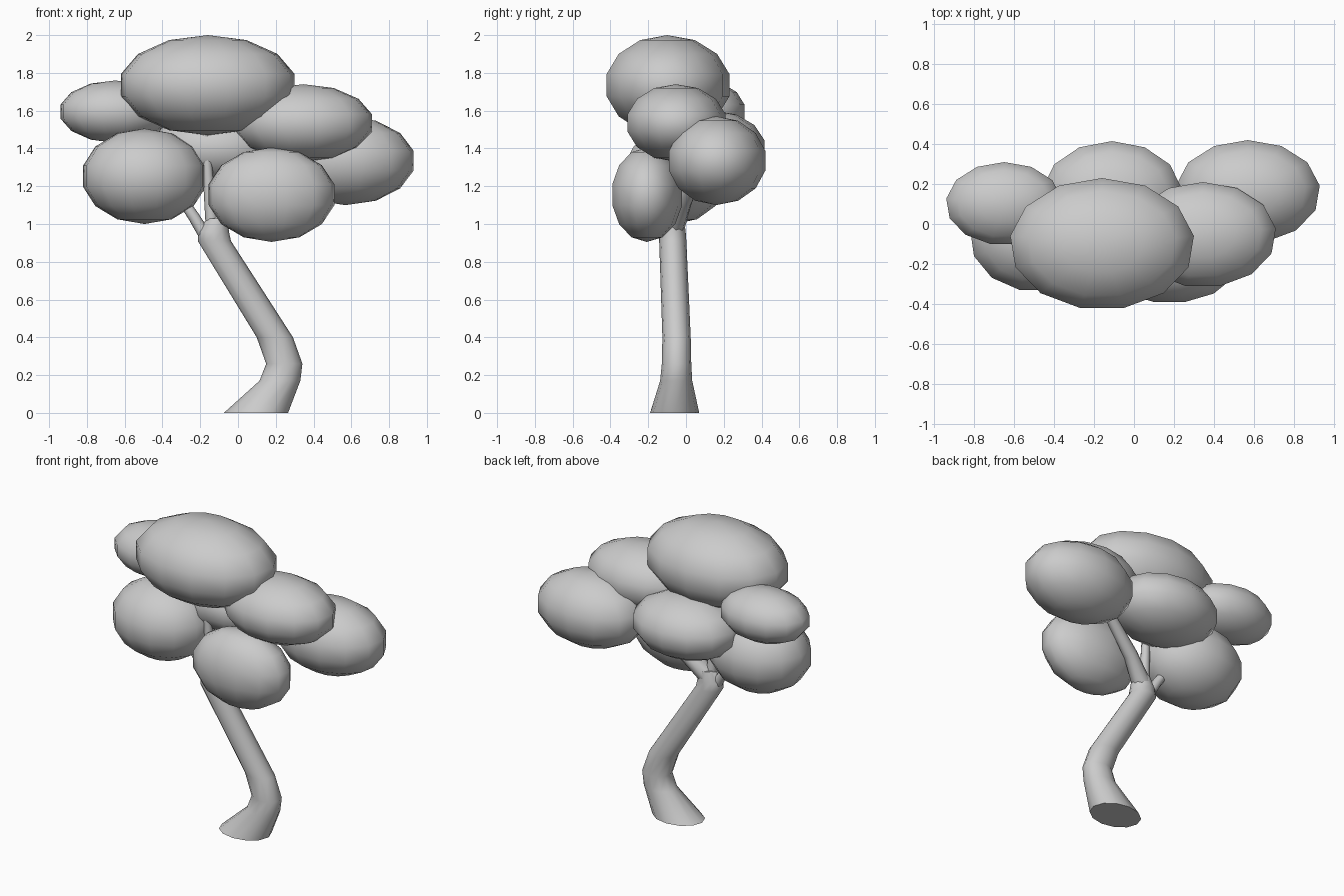
import bpy, bmesh, math
from mathutils import Vector, Matrix

if "Cube" in bpy.data.objects:
    bpy.data.objects.remove(bpy.data.objects["Cube"])

SEG, RINGS = 13, 7


def finish(name, bm, angle=60):
    bmesh.ops.recalc_face_normals(bm, faces=bm.faces)
    me = bpy.data.meshes.new(name)
    bm.to_mesh(me)
    bm.free()
    ob = bpy.data.objects.new(name, me)
    bpy.context.collection.objects.link(ob)
    bpy.ops.object.select_all(action='DESELECT')
    ob.select_set(True)
    bpy.context.view_layer.objects.active = ob
    bpy.ops.object.shade_smooth_by_angle(angle=math.radians(angle))
    return ob


def foliage(name, xr, yr, zr):
    """Low-poly squashed sphere filling the given extents."""
    ring = math.sin(math.pi * 3 / RINGS)          # widest ring
    rx = (xr[1] - xr[0]) / 2 / (ring * 0.993)
    ry = (yr[1] - yr[0]) / (ring * (1 + math.cos(math.pi / SEG)))
    rz = (zr[1] - zr[0]) / 2
    c = Vector(((xr[0] + xr[1]) / 2, yr[1] - ring * ry, (zr[0] + zr[1]) / 2))
    bm = bmesh.new()
    bmesh.ops.create_uvsphere(bm, u_segments=SEG, v_segments=RINGS, radius=1)
    # turn so that a vertex column points to +y
    far = max((v for v in bm.verts if abs(v.co.z) < 0.3), key=lambda v: v.co.y)
    turn = math.pi / 2 - math.atan2(far.co.y, far.co.x)
    bm.transform(Matrix.Translation(c) @ Matrix.Diagonal((rx, ry, rz, 1))
                 @ Matrix.Rotation(turn, 4, 'Z'))
    return finish(name, bm)


def loft(name, rings, sides=12):
    """Tube through rings given as (centre, half axis u, half axis v)."""
    bm = bmesh.new()
    loops = []
    for c, u, v in rings:
        loops.append([bm.verts.new(c + u * math.cos(t) + v * math.sin(t))
                      for t in (2 * math.pi * i / sides for i in range(sides))])
    for a, b in zip(loops, loops[1:]):
        for i in range(sides):
            j = (i + 1) % sides
            bm.faces.new((a[i], a[j], b[j], b[i]))
    bm.faces.new(loops[0])
    bm.faces.new(loops[-1])
    return finish(name, bm)


def branch(name, pts, radii):
    pts = [Vector(p) for p in pts]
    rings = []
    for i, p in enumerate(pts):
        d = (pts[min(i + 1, len(pts) - 1)] - pts[max(i - 1, 0)]).normalized()
        u = d.cross(Vector((0, 1, 0))).normalized()
        rings.append((p, u * radii[i], d.cross(u) * radii[i]))
    return loft(name, rings, 8)


# Bent trunk: centre x, y, z, half width in x, half width in y
trunk = [(.095, -.06, 0, .17, .13), (.222, -.052, .17, .108, .085),
         (.245, -.05, .26, .096, .078), (.195, -.05, .40, .096, .075),
         (-.125, -.07, .91, .088, .072), (-.128, -.072, .96, .08, .07),
         (-.11, -.065, 1.03, .055, .055)]
loft("trunk", [(Vector((x, y, z)), Vector((a, 0, 0)), Vector((0, b, 0)))
               for x, y, z, a, b in trunk])

# Branches into the crown
branch("branch_top", [(-.135, -.07, .98), (-.155, -.08, 1.2), (-.175, -.09, 1.55)],
       [.036, .028, .02])
branch("branch_left", [(-.15, -.07, .90), (-.235, -.07, 1.04), (-.31, -.06, 1.15)],
       [.035, .03, .027])
branch("branch_right", [(-.13, -.07, .97), (.02, -.01, 1.12), (.34, .1, 1.33)],
       [.06, .043, .03])
branch("branch_upper_right", [(-.11, -.07, .99), (.03, -.03, 1.18), (.25, -.04, 1.47)],
       [.05, .032, .022])

# Foliage clumps
foliage("foliage_top", (-.62, .30), (-.42, .23), (1.47, 2.0))
foliage("foliage_left_low", (-.82, -.17), (-.33, .21), (1.0, 1.505))
foliage("foliage_left_back", (-.94, -.36), (-.10, .31), (1.43, 1.76))
foliage("foliage_right_upper", (-.02, .71), (-.31, .21), (1.33, 1.74))
foliage("foliage_right_back", (.21, .93), (-.09, .42), (1.10, 1.57))
foliage("foliage_front_low", (-.155, .51), (-.39, -.02), (.905, 1.405))
foliage("foliage_back", (-.46, .24), (-.12, .415), (1.20, 1.60))
